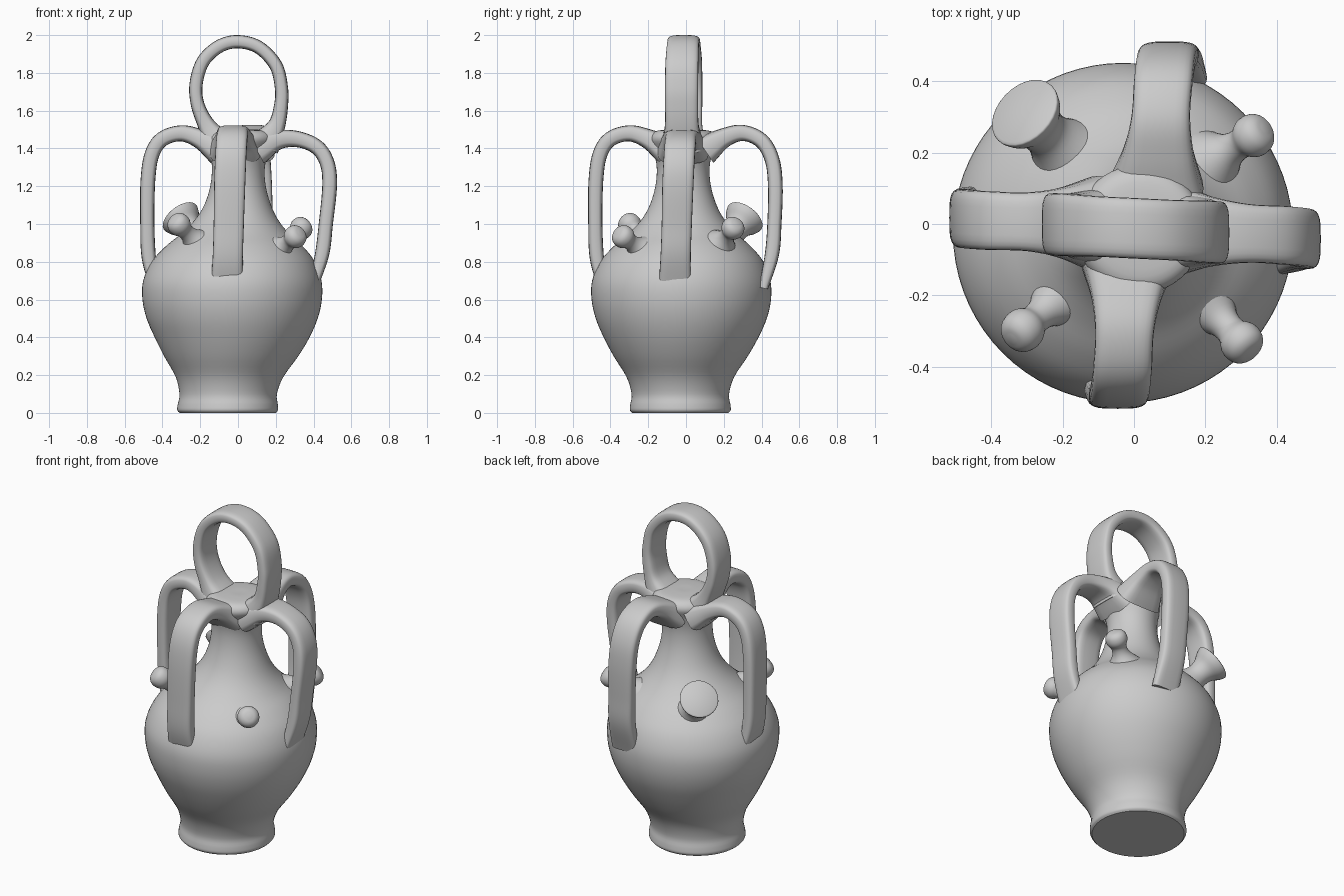
import bpy, bmesh, math
from mathutils import Vector

if "Cube" in bpy.data.objects:
    bpy.data.objects.remove(bpy.data.objects["Cube"])


def spline(rows, steps=6):
    """Catmull-Rom interpolation through rows of numbers."""
    rows = [Vector(r) for r in rows]
    pts = [rows[0] * 2 - rows[1]] + rows + [rows[-1] * 2 - rows[-2]]
    out = []
    for a, b, c, d in zip(pts, pts[1:], pts[2:], pts[3:]):
        for i in range(steps):
            t = i / steps
            out.append(0.5 * (2 * b + (c - a) * t + (2 * a - 5 * b + 4 * c - d) * t * t
                              + (3 * b - a - 3 * c + d) * t ** 3))
    return out + [rows[-1]]


def skin(name, rings):
    """Bridge a list of point loops and cap both ends."""
    bm = bmesh.new()
    loops = [[bm.verts.new(p) for p in ring] for ring in rings]
    n = len(loops[0])
    for a, b in zip(loops, loops[1:]):
        for i in range(n):
            j = (i + 1) % n
            bm.faces.new((a[i], a[j], b[j], b[i]))
    bm.faces.new(loops[0])
    bm.faces.new(loops[-1])
    bmesh.ops.recalc_face_normals(bm, faces=bm.faces)
    mesh = bpy.data.meshes.new(name)
    bm.to_mesh(mesh)
    bm.free()
    obj = bpy.data.objects.new(name, mesh)
    bpy.context.collection.objects.link(obj)
    bpy.ops.object.select_all(action='DESELECT')
    obj.select_set(True)
    bpy.context.view_layer.objects.active = obj
    bpy.ops.object.shade_smooth_by_angle(angle=math.radians(45))
    return obj


def circle(center, u, v, r, n):
    return [center + r * (math.cos(2 * math.pi * i / n) * u
                          + math.sin(2 * math.pi * i / n) * v) for i in range(n)]


def strap(name, direction, rows, n=24):
    """Flat rounded strap; rows are (outward, z, sideways, width, thickness)."""
    out = Vector((direction[0], direction[1], 0))
    side = Vector((-out.y, out.x, 0))
    up = Vector((0, 0, 1))
    pts = spline(rows)
    rings = []
    for k, p in enumerate(pts):
        a, b = pts[max(k - 1, 0)], pts[min(k + 1, len(pts) - 1)]
        tan = Vector((b[0] - a[0], b[1] - a[1])).normalized()
        nrm = -tan.y * out + tan.x * up
        c = out * p[0] + up * p[1] + side * p[2]
        ring = []
        for i in range(n):
            ang = 2 * math.pi * i / n
            ca, sa = math.cos(ang), math.sin(ang)
            x = math.copysign(abs(ca) ** 0.55, ca) * p[3] / 2
            y = math.copysign(abs(sa) ** 0.55, sa) * p[4] / 2
            ring.append(c + side * x + nrm * y)
        rings.append(ring)
    return skin(name, rings)


def spout(name, start, tip, profile, n=28):
    """Turned stem; profile rows are (fraction along the axis, radius)."""
    start, tip = Vector(start), Vector(tip)
    axis = tip - start
    u = axis.cross(Vector((0, 0, 1))).normalized()
    v = axis.cross(u).normalized()
    return skin(name, [circle(start + axis * t, u, v, r, n) for t, r in spline(profile, 4)])


# Jug body: (height, radius, axis x, axis y), closed at the top of the neck
body = [(0, .255, -.055, -.03), (.015, .267, -.055, -.03), (.045, .265, -.054, -.03),
        (.10, .258, -.052, -.03), (.19, .285, -.045, -.03), (.3, .355, -.036, -.028),
        (.4, .41, -.031, -.026), (.5, .453, -.031, -.025), (.6, .475, -.031, -.025),
        (.7, .472, -.03, -.025), (.8, .432, -.025, -.022), (.88, .365, -.02, -.02),
        (.95, .285, -.015, -.018), (1.02, .222, -.008, -.016), (1.1, .177, -.002, -.015),
        (1.2, .147, 0, -.015), (1.3, .14, .002, -.015), (1.39, .158, .008, -.015),
        (1.45, .18, .015, -.015), (1.49, .15, .02, -.015), (1.5, .07, .02, -.015),
        (1.5, .01, .02, -.015)]
X, Y = Vector((1, 0, 0)), Vector((0, 1, 0))
skin("jug_body", [circle(Vector((p[2], p[3], p[0])), X, Y, p[1], 72)
                  for p in spline(body, 4)])

# Four side handles: centre line (outward, z) plus sideways drift top -> bottom
W = [.27, .2, .165, .165, .165, .165, .16, .16, .17]
T = [.16, .105, .085, .08, .078, .078, .075, .075, .05]
wide = [(.10, 1.39), (.2, 1.45), (.3, 1.48), (.4, 1.45), (.455, 1.37),
        (.477, 1.23), (.48, 1.0), (.472, .82), (.44, .66)]
low = [(.10, 1.39), (.21, 1.445), (.32, 1.448), (.42, 1.405), (.473, 1.32),
       (.485, 1.2), (.465, 1.0), (.445, .84), (.395, .66)]
back = [(.10, 1.39), (.2, 1.455), (.3, 1.482), (.4, 1.44), (.456, 1.34),
        (.473, 1.2), (.468, 1.0), (.455, .84), (.41, .66)]
for name, d, path, s0, s1 in (("left_handle", (-1, 0), wide, 0, -.025),
                              ("right_handle", (1, 0), low, -.015, -.06),
                              ("front_handle", (0, -1), wide, -.015, -.06),
                              ("back_handle", (0, 1), back, -.06, -.12)):
    rows = [(u, z, s0 + (s1 - s0) * i / 8, W[i], T[i]) for i, (u, z) in enumerate(path)]
    strap(name, d, rows)

# Carrying ring on top
ring = [(-.10, 1.42, .22, .17), (-.165, 1.52, .18, .095), (-.213, 1.63, .175, .072),
        (-.222, 1.74, .175, .07), (-.185, 1.86, .175, .07), (-.10, 1.94, .17, .07),
        (0, 1.965, .17, .07), (.11, 1.935, .17, .07), (.2, 1.84, .175, .07),
        (.23, 1.72, .175, .07), (.227, 1.62, .175, .075), (.203, 1.52, .18, .095),
        (.14, 1.42, .22, .17)]
strap("top_ring", (1, 0), [(u, z, -.012 - .05 * u, w, t) for u, z, w, t in ring])

# Three small knobbed spouts on the shoulder
knob = [(0, .13), (.25, .085), (.5, .05), (.72, .043), (.88, .058), (1, .061),
        (1.12, .054), (1.2, .036), (1.23, .01)]
for name, a, b in (("front_left_spout", (-.19, -.19, .87), (-.315, -.30, 1.0)),
                   ("front_right_spout", (.19, -.21, .84), (.305, -.335, .935)),
                   ("back_right_spout", (.2, .165, .87), (.338, .25, .98))):
    spout(name, a, b, knob)

# Wide filling spout with a flat flared mouth
spout("filling_spout", (-.17, .18, .86), (-.31, .315, 1.04),
      [(0, .14), (.25, .095), (.5, .068), (.7, .073), (.86, .098), (.97, .108), (1, .1)])
